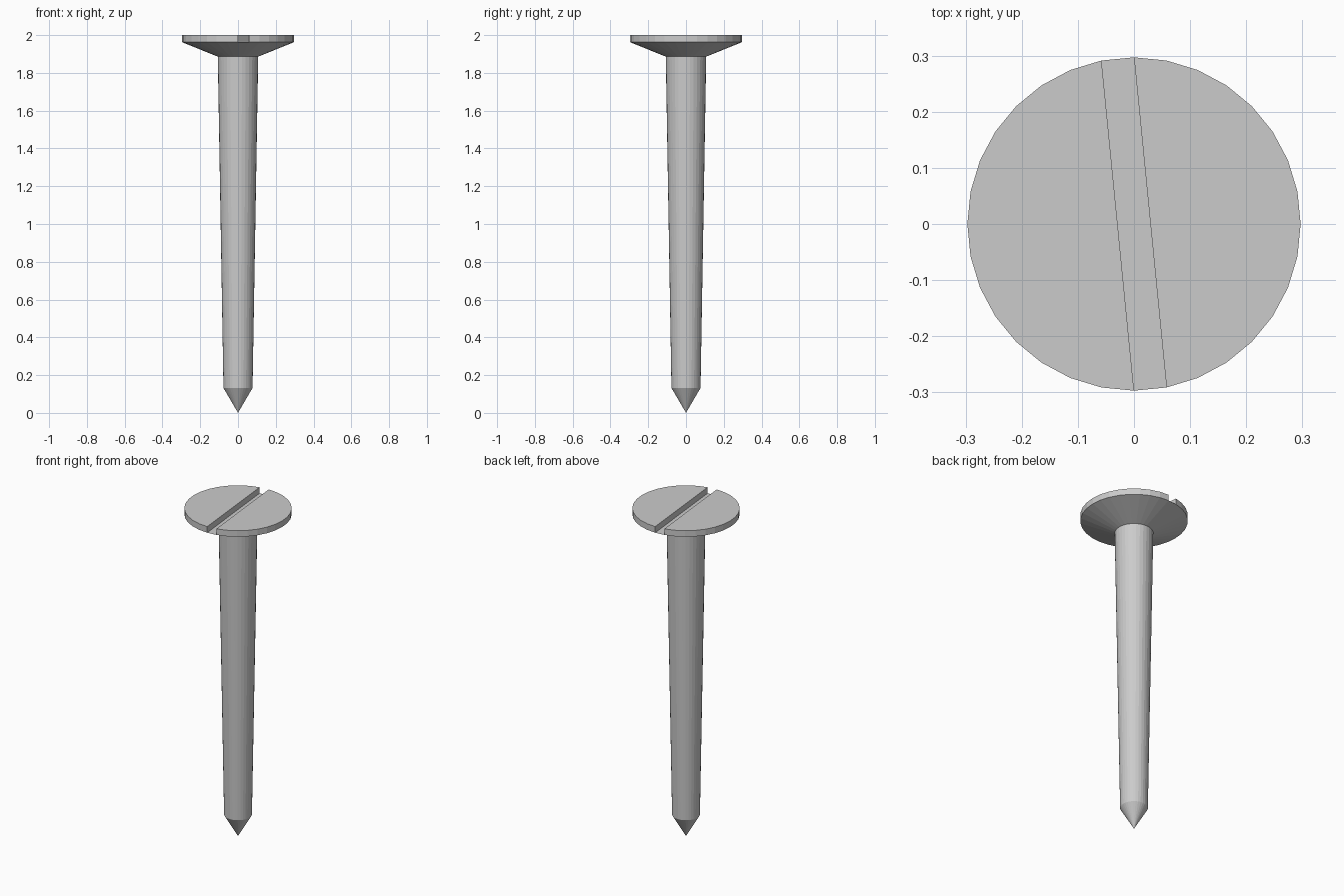
import bpy, bmesh, math

if "Cube" in bpy.data.objects:
    bpy.data.objects.remove(bpy.data.objects["Cube"])

N = 32            # sides
HEAD_R = 0.297
TOP_Z = 2.0

bm = bmesh.new()


def ring(r, z):
    return [bm.verts.new((r * math.cos(2 * math.pi * i / N),
                          r * math.sin(2 * math.pi * i / N), z)) for i in range(N)]


# Tapered shank and countersunk underside, from the point upwards
profile = [(0.077, 0.132), (0.107, 1.886), (HEAD_R, 1.963)]
rings = [ring(r, z) for r, z in profile]
tip = bm.verts.new((0, 0, 0))
for i in range(N):
    j = (i + 1) % N
    bm.faces.new((tip, rings[0][j], rings[0][i]))
    for lo, hi in zip(rings, rings[1:]):
        bm.faces.new((lo[i], lo[j], hi[j], hi[i]))

# Slot floor, running slightly skewed between opposite rim sides
rim = rings[-1]
bm.faces.new([rim[i] for i in (8, 9, 24, 25)])

# Two raised half discs on either side of the slot
for start in (9, 25):
    low = [rim[(start + k) % N] for k in range(N // 2)]
    high = [bm.verts.new((v.co.x, v.co.y, TOP_Z)) for v in low]
    bm.faces.new(high)
    for k in range(len(low)):
        m = (k + 1) % len(low)
        bm.faces.new((low[k], low[m], high[m], high[k]))

bmesh.ops.recalc_face_normals(bm, faces=bm.faces)
mesh = bpy.data.meshes.new("slotted_screw")
bm.to_mesh(mesh)
bm.free()
bpy.context.collection.objects.link(bpy.data.objects.new("slotted_screw", mesh))
